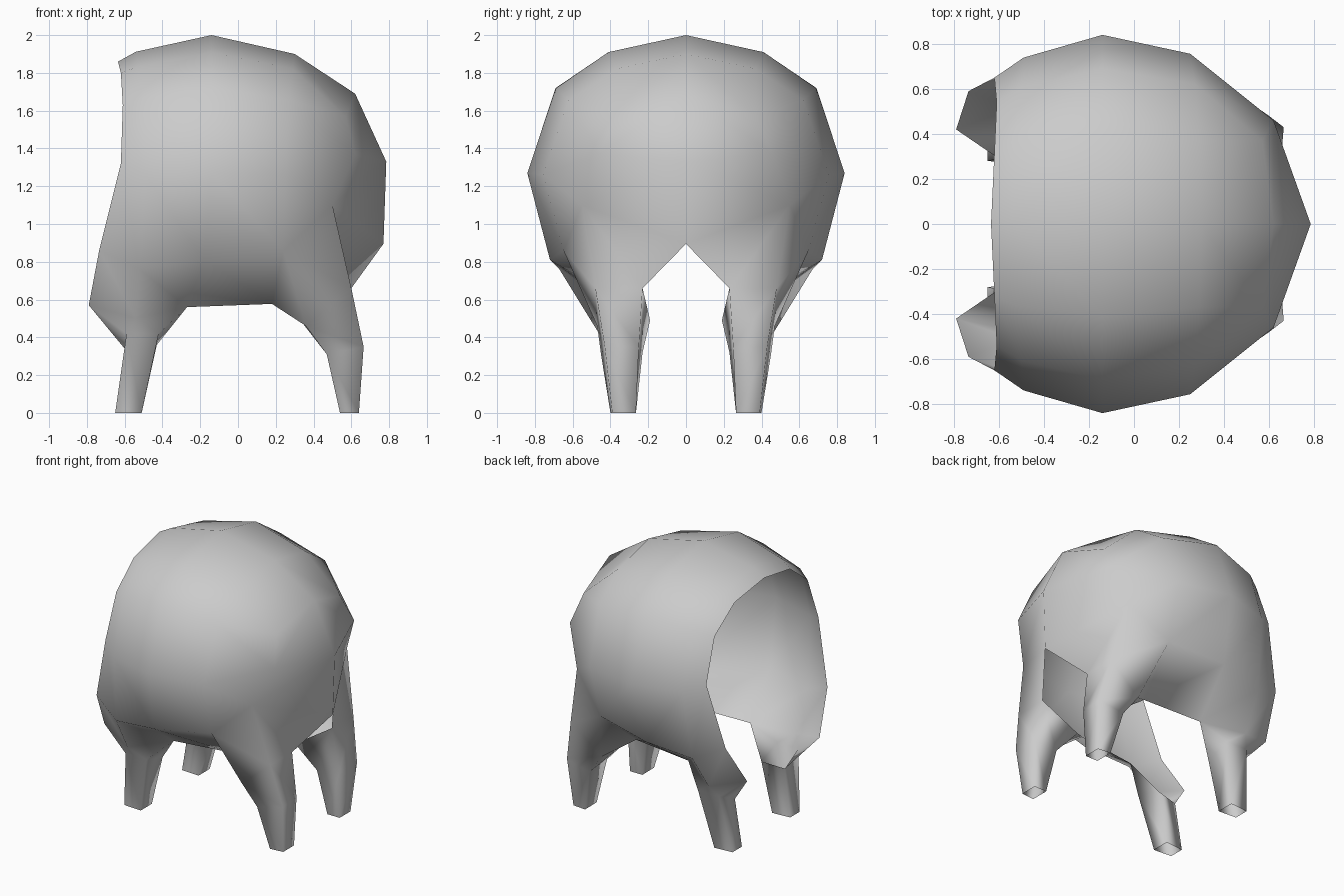
import bpy, bmesh

if "Cube" in bpy.data.objects:
    bpy.data.objects.remove(bpy.data.objects["Cube"])

bm = bmesh.new()


def V(points):
    return [bm.verts.new(p) for p in points]


def F(*verts):
    return bm.faces.new(verts)


def loft(a, b, closed=False):
    n = len(a)
    for i in range(n if closed else n - 1):
        j = (i + 1) % n
        F(a[i], a[j], b[j], b[i])


# Body: one half cross-section (y, z), scaled along x; each row has its own x
PROFILE = [(0, 2.0), (.41, 1.91), (.69, 1.72), (.84, 1.27), (.72, .81)]


def section(xs, sy, sz, hem):
    pts = [(x, y * sy, 1.2 + (z - 1.2) * sz) for x, (y, z) in zip(xs, PROFILE)]
    return V(pts + [hem])


# Open edge, flaring down towards the leg
neck = V([(-.635, 0, 1.86), (-.62, .32, 1.80), (-.61, .54, 1.63),
          (-.62, .65, 1.32), (-.735, .59, .86), (-.79, .42, .57)])
shoulder = section((-.54, -.53, -.50, -.49, -.51), .88, .89, (-.54, .51, .50))
shoulder[4].co = (-.52, .67, .76)
middle = section((-.14, -.14, -.14, -.14, -.18), 1, 1, (-.27, .36, .56))
hip = section((.30, .29, .27, .25, .24), .90, .875, (.18, .32, .577))
for a, b in ((neck, shoulder), (shoulder, middle), (middle, hip)):
    loft(a, b)

# Rounded closed end of the body
top, upper, side, thigh, bulge, tail = V([
    (.62, 0, 1.69), (.57, .37, 1.57), (.62, .46, 1.37),
    (.50, .55, 1.10), (.785, 0, 1.33), (.77, 0, .895)])
F(hip[0], hip[1], upper, top)
F(hip[1], hip[2], upper)
F(hip[2], hip[3], side, upper)
F(top, upper, side, bulge)
F(hip[3], hip[4], thigh, side)
F(bulge, side, thigh)
F(bulge, thigh, tail)

# Leg under the closed end: open rim, knee and foot
rim = V([(.60, .23, .66), (.33, .19, .49), (.36, .47, .46), (.60, .48, .66)])
knee = V([(.65, .25, .35), (.48, .23, .32), (.47, .45, .31), (.665, .43, .35)])
foot = V([(.64, .265, 0), (.54, .265, 0), (.54, .40, 0), (.64, .39, 0)])
F(thigh, rim[3], rim[0])
F(tail, thigh, rim[0])
F(hip[4], rim[3], thigh)
F(hip[4], rim[2], rim[3])
F(hip[4], hip[5], rim[2])
F(hip[5], rim[1], rim[2])
loft(rim, knee, True)
loft(knee, foot, True)

# Leg under the open end
knee2 = V([(-.60, .29, .34), (-.59, .46, .42), (-.42, .46, .42), (-.43, .26, .36)])
foot2 = V([(-.65, .28, 0), (-.65, .39, 0), (-.51, .40, 0), (-.51, .27, 0)])
F(neck[5], shoulder[5], knee2[1])
F(neck[5], knee2[1], knee2[0])
F(shoulder[5], middle[5], knee2[2], knee2[1])
F(middle[5], knee2[3], knee2[2])
loft(knee2, foot2, True)

# Consistent outward normals
bmesh.ops.recalc_face_normals(bm, faces=bm.faces[:])
bm.normal_update()
if sum(f.normal.y for f in middle[3].link_faces) < 0:
    bmesh.ops.reverse_faces(bm, faces=bm.faces[:])
for f in bm.faces:
    f.smooth = True

mesh = bpy.data.meshes.new("body_with_legs")
bm.to_mesh(mesh)
bm.free()
body = bpy.data.objects.new("body_with_legs", mesh)
bpy.context.collection.objects.link(body)

# Other half
mirror = body.modifiers.new("mirror", 'MIRROR')
mirror.use_axis = (False, True, False)
mirror.use_clip = True
mirror.merge_threshold = .001
